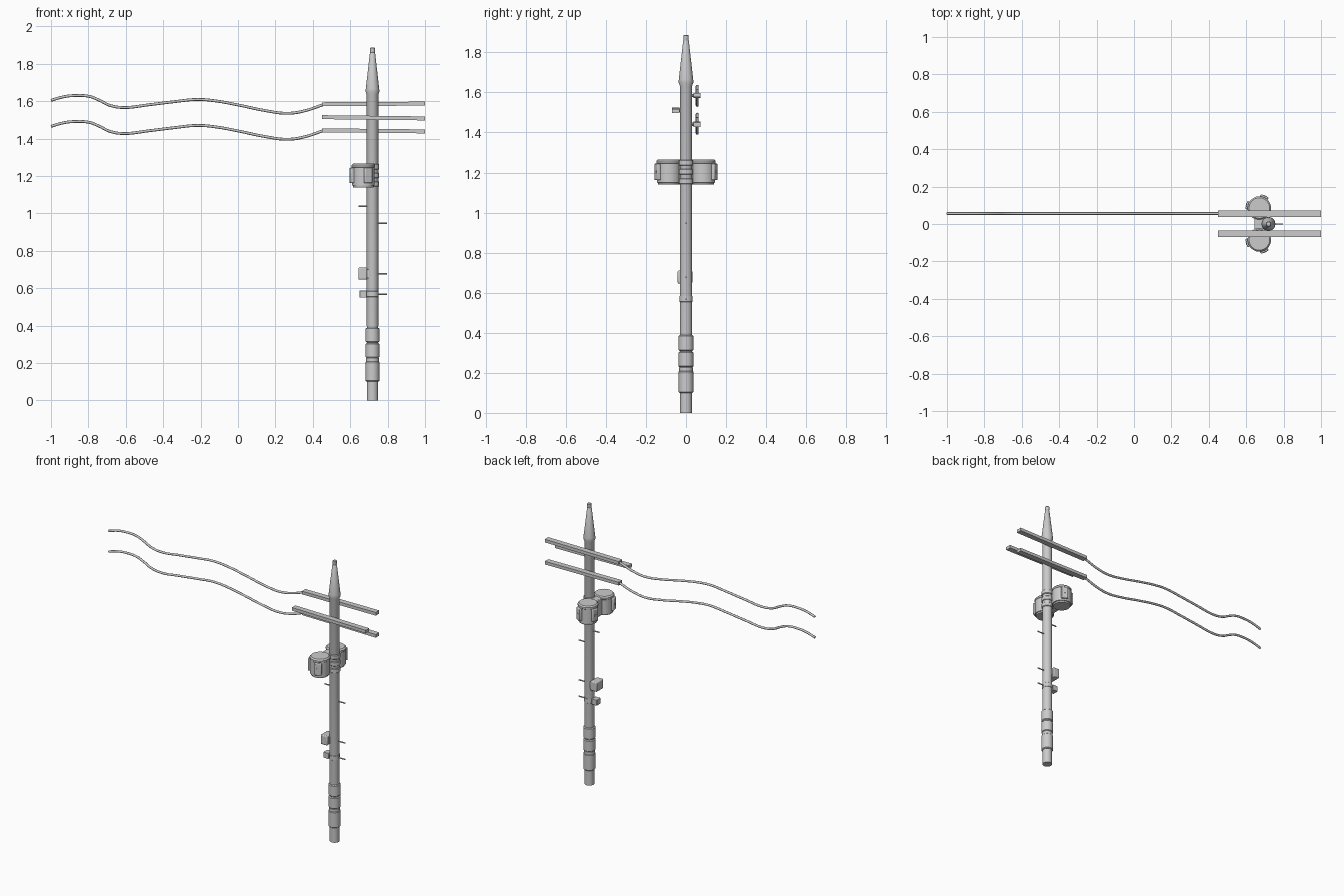
import bpy, bmesh, math
from mathutils import Matrix, Vector

if "Cube" in bpy.data.objects:
    bpy.data.objects.remove(bpy.data.objects["Cube"])

PX = 0.719  # pole axis x


def finish(name, bm, bevel=0.0, smooth=True):
    bmesh.ops.recalc_face_normals(bm, faces=bm.faces)
    me = bpy.data.meshes.new(name)
    bm.to_mesh(me)
    bm.free()
    ob = bpy.data.objects.new(name, me)
    bpy.context.collection.objects.link(ob)
    if bevel:
        m = ob.modifiers.new("bevel", 'BEVEL')
        m.width, m.segments, m.limit_method = bevel, 2, 'ANGLE'
    if smooth:
        bpy.ops.object.select_all(action='DESELECT')
        ob.select_set(True)
        bpy.context.view_layer.objects.active = ob
        bpy.ops.object.shade_smooth_by_angle(angle=math.radians(35))
    return ob


def lathe(name, profile, x=PX, y=0.0, n=24):
    """Closed solid of revolution from (radius, z) points."""
    bm = bmesh.new()
    rings = [[bm.verts.new((x + r * math.cos(2 * math.pi * i / n),
                            y + r * math.sin(2 * math.pi * i / n), z))
              for i in range(n)] for r, z in profile]
    for a, b in zip(rings, rings[1:]):
        for i in range(n):
            j = (i + 1) % n
            bm.faces.new((a[i], a[j], b[j], b[i]))
    bm.faces.new(rings[0][::-1])
    bm.faces.new(rings[-1])
    return finish(name, bm)


def box(name, center, size, bevel=0.0, rot=0.0, axis='Z'):
    bm = bmesh.new()
    mat = (Matrix.Translation(center) @ Matrix.Rotation(rot, 4, axis)
           @ Matrix.Diagonal((*size, 1)))
    bmesh.ops.create_cube(bm, size=1, matrix=mat)
    return finish(name, bm, bevel)


def rod(name, a, b, r):
    a, b = Vector(a), Vector(b)
    bm = bmesh.new()
    mat = (Matrix.Translation((a + b) / 2)
           @ (b - a).to_track_quat('Z', 'Y').to_matrix().to_4x4())
    bmesh.ops.create_cone(bm, cap_ends=True, segments=10, radius1=r, radius2=r,
                          depth=(b - a).length, matrix=mat)
    return finish(name, bm)


def collar(name, r, z0, z1, c=0.006):
    return lathe(name, [(r - c, z0), (r, z0 + c), (r, z1 - c), (r - c, z1)])


# Pole shaft with tapered spire and cap
lathe("pole", [(0.030, 0), (0.030, 0.39), (0.031, 0.40), (0.031, 1.635),
               (0.037, 1.65), (0.036, 1.665), (0.014, 1.858), (0.0125, 1.86),
               (0.0135, 1.865), (0.0135, 1.883), (0.011, 1.886)])

# Base sleeves
for i, (z0, z1) in enumerate([(0.10, 0.21), (0.228, 0.306), (0.31, 0.388)]):
    collar(f"base_sleeve_{i}", 0.037, z0, z1, 0.005)
collar("base_ring", 0.034, 0.205, 0.23, 0.003)

# Crossarms, each very slightly tilted
for i, (y, z, tilt) in enumerate([(0.055, 1.585, -0.006), (-0.052, 1.511, 0.012),
                                  (0.055, 1.441, 0.010)]):
    box(f"crossarm_{i}", (0.725, y, z), (0.55, 0.037, 0.021), rot=tilt, axis='Y')
    rod(f"crossarm_bolt_{i}", (PX, 0, z), (PX, y, z), 0.008)

# Sagging cables leaving the two rear arms
path = [(-1.0, 1.604), (-.933, 1.623), (-.87, 1.630), (-.794, 1.625), (-.74, 1.604),
        (-.687, 1.578), (-.618, 1.566), (-.473, 1.581), (-.34, 1.597), (-.217, 1.609),
        (-.126, 1.602), (.008, 1.578), (.142, 1.550), (.265, 1.535), (.356, 1.548),
        (.455, 1.581)]
for k, dz in enumerate((0, -0.139)):
    cu = bpy.data.curves.new(f"cable_{k}", 'CURVE')
    cu.dimensions = '3D'
    cu.bevel_depth, cu.bevel_resolution, cu.resolution_u = 0.0075, 2, 5
    cu.use_fill_caps = True
    sp = cu.splines.new('BEZIER')
    sp.bezier_points.add(len(path) - 1)
    for p, (x, z) in zip(sp.bezier_points, path):
        p.co = (x, 0.056, z + dz)
        p.handle_left_type = p.handle_right_type = 'AUTO'
    bpy.context.collection.objects.link(bpy.data.objects.new(f"cable_{k}", cu))

# Twin transformer cans with side boxes, mirrored in y
CX, CY = 0.67, 0.085
for side, s in (("rear", 1), ("front", -1)):
    lathe(f"transformer_{side}",
          [(0.054, 1.139), (0.056, 1.148), (0.061, 1.150), (0.061, 1.245),
           (0.063, 1.247), (0.063, 1.258), (0.055, 1.266)], CX, s * CY)
    for k, deg in enumerate((66, 166)):
        a = math.radians(deg) * s
        d = Vector((math.cos(a), math.sin(a), 0))
        c = Vector((CX, s * CY, 1.203))
        box(f"transformer_box_{side}_{k}", c + d * 0.061, (0.022, 0.045, 0.082), 0.005, a)
        box(f"transformer_latch_{side}_{k}", c + d * 0.072, (0.004, 0.018, 0.012), 0.0, a)
    # arm from clamp to can
    box(f"transformer_arm_{side}", (0.69, s * 0.035, 1.203), (0.03, 0.03, 0.10), 0.003)

# Pole clamp and mounting block between the cans
box("mount_block", (0.668, 0, 1.203), (0.05, 0.056, 0.115), 0.004)
for i, z in enumerate((1.157, 1.203, 1.249)):
    collar(f"mount_clamp_{i}", 0.036, z - 0.014, z + 0.014, 0.003)

# Climbing pegs on alternating sides
rod("peg_left", (PX, 0, 1.037), (0.645, 0, 1.037), 0.004)
for i, z in enumerate((0.946, 0.678, 0.568)):
    rod(f"peg_right_{i}", (PX, 0, z), (0.797, 0, z), 0.004)

# Meter box and small junction box with its strap
box("meter_box", (0.667, -0.005, 0.678), (0.048, 0.074, 0.064), 0.006)
box("meter_back", (0.690, -0.002, 0.678), (0.02, 0.05, 0.045))
box("junction_box", (0.669, 0, 0.568), (0.038, 0.042, 0.038), 0.002)
collar("junction_strap", 0.0325, 0.554, 0.584, 0.001)
